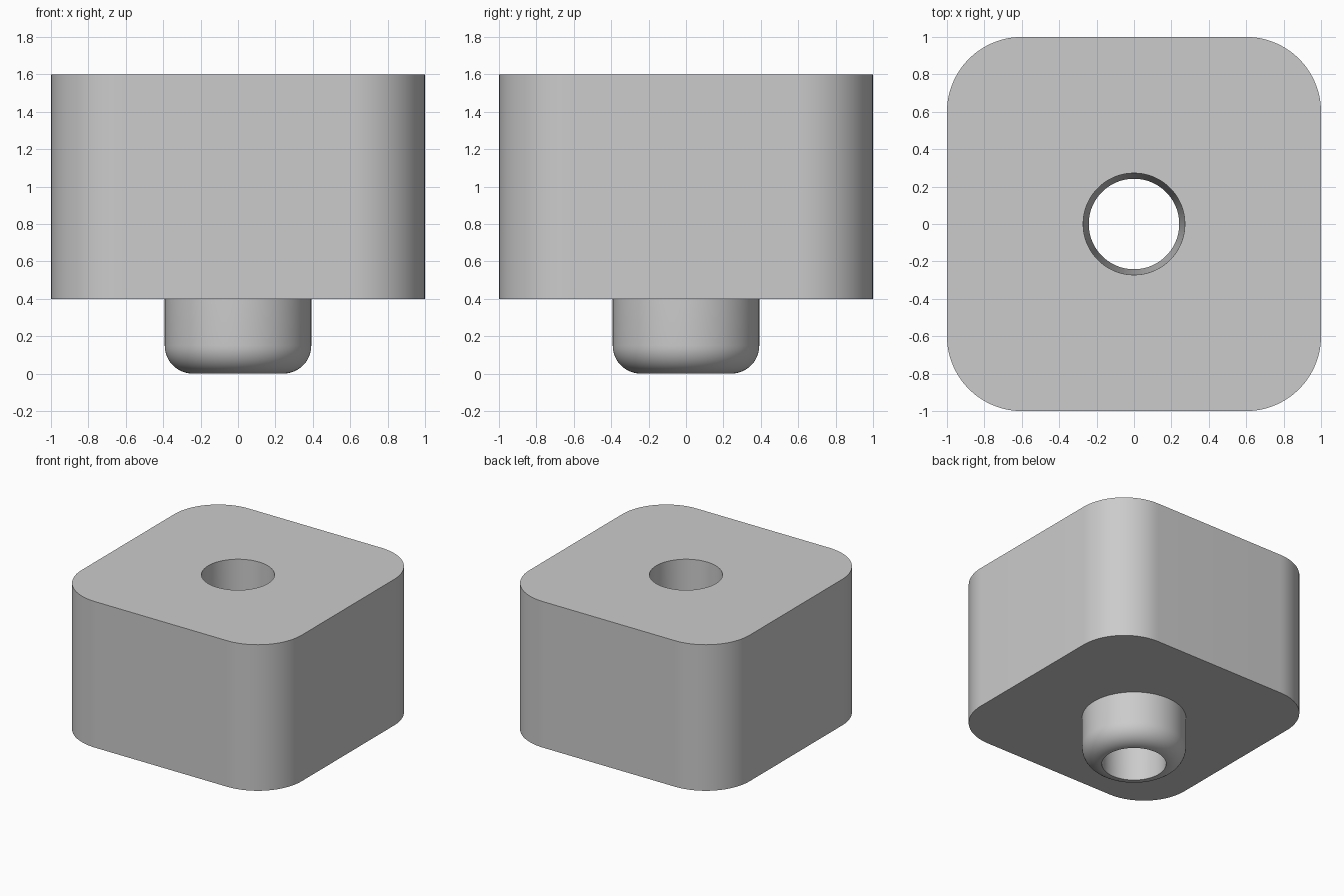
import bpy
import bmesh
from math import sin, cos, pi, radians

cube = bpy.data.objects.get("Cube")
if cube:
    bpy.data.objects.remove(cube, do_unlink=True)

STEPS = 24                     # points per quadrant in every ring
BLOCK_HALF, CORNER = 1.0, 0.4
BLOCK_BOTTOM, BLOCK_TOP = 0.4, 1.6
BOSS_RADIUS, FILLET = 0.392, 0.15
HOLE_TOP, HOLE_BOTTOM = 0.272, 0.242

grey = bpy.data.materials.new("light_grey")
grey.use_nodes = True
grey.diffuse_color = (0.6, 0.6, 0.6, 1)
grey.node_tree.nodes["Principled BSDF"].inputs["Base Color"].default_value = (0.6, 0.6, 0.6, 1)

bm = bmesh.new()


def circle(radius, z):
    count = 4 * STEPS
    angles = [2 * pi * (i + 0.5) / count for i in range(count)]
    return [bm.verts.new((radius * cos(a), radius * sin(a), z)) for a in angles]


def rounded_square(z):
    ring = []
    inset = BLOCK_HALF - CORNER
    for sx, sy, start in ((1, 1, 0), (-1, 1, 1), (-1, -1, 2), (1, -1, 3)):
        for i in range(STEPS):
            a = (start + i / (STEPS - 1)) * pi / 2
            ring.append(bm.verts.new((sx * inset + CORNER * cos(a),
                                      sy * inset + CORNER * sin(a), z)))
    return ring


# Block with rounded upright corners
rings = [circle(HOLE_TOP, BLOCK_TOP), rounded_square(BLOCK_TOP),
         rounded_square(BLOCK_BOTTOM), circle(BOSS_RADIUS, BLOCK_BOTTOM)]

# Boss underneath, its rounded lower edge running into the hole
for i in range(13):
    a = i / 12 * pi / 2
    rings.append(circle(BOSS_RADIUS - FILLET * (1 - cos(a)), FILLET * (1 - sin(a))))

# Join the rings; the last strip is the tapered through hole
for low, high in zip(rings, rings[1:] + rings[:1]):
    for i in range(len(low)):
        j = (i + 1) % len(low)
        bm.faces.new((low[i], low[j], high[j], high[i]))

bmesh.ops.recalc_face_normals(bm, faces=bm.faces[:])
mesh = bpy.data.meshes.new("block_with_hollow_boss")
bm.to_mesh(mesh)
bm.free()
mesh.materials.append(grey)

block = bpy.data.objects.new("block_with_hollow_boss", mesh)
bpy.context.collection.objects.link(block)
bpy.ops.object.select_all(action='DESELECT')
block.select_set(True)
bpy.context.view_layer.objects.active = block
bpy.ops.object.shade_smooth_by_angle(angle=radians(35))
